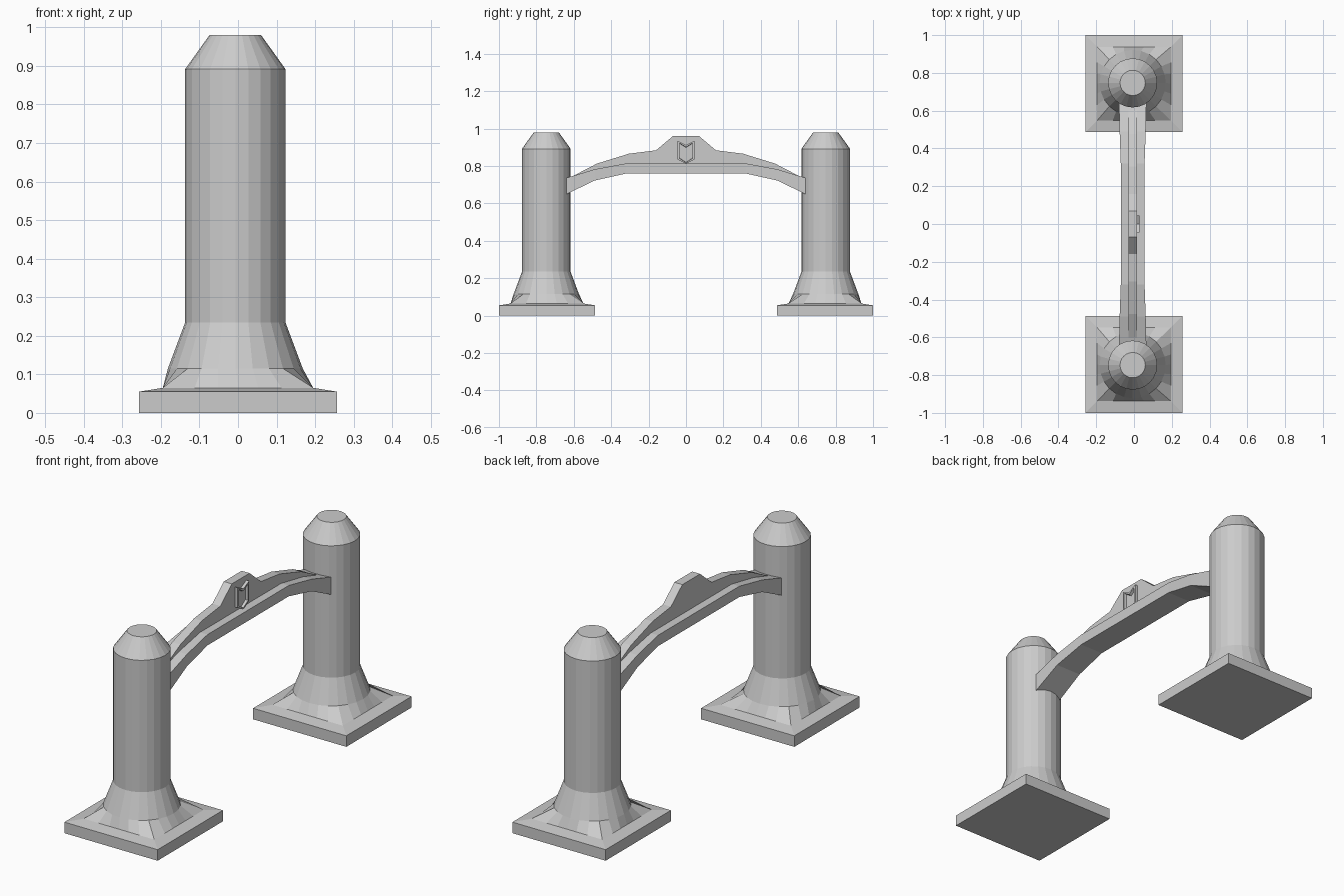
import bpy, bmesh, math

cube = bpy.data.objects.get("Cube")
if cube:
    bpy.data.objects.remove(cube)

stone = bpy.data.materials.new("grey_stone")
stone.use_nodes = True
stone.diffuse_color = (0.6, 0.6, 0.6, 1)
stone.node_tree.nodes["Principled BSDF"].inputs["Base Color"].default_value = (0.6, 0.6, 0.6, 1)

SIDES = 24
AXIS = -0.007  # sideways offset of the columns and arch


def finish(bm, name):
    bmesh.ops.recalc_face_normals(bm, faces=bm.faces[:])
    mesh = bpy.data.meshes.new(name)
    bm.to_mesh(mesh)
    bm.free()
    mesh.materials.append(stone)
    obj = bpy.data.objects.new(name, mesh)
    bpy.context.collection.objects.link(obj)
    return obj


def bridge(bm, a, b):
    n = len(a)
    for i in range(n):
        bm.faces.new((a[i], a[(i + 1) % n], b[(i + 1) % n], b[i]))


def ring(bm, radius, z, cx, cy, square):
    verts = []
    for i in range(SIDES):
        t = math.tau * i / SIDES
        c, s = math.cos(t), math.sin(t)
        k = radius / max(abs(c), abs(s)) if square else radius
        verts.append(bm.verts.new((cx + k * c, cy + k * s, z)))
    return verts


def column(name, side):
    # square plinth lofted into a flared round shaft with a tapered cap
    bm = bmesh.new()
    levels = [(0.257, 0, True), (0.257, 0.055, True), (0.195, 0.065, True),
              (0.175, 0.115, False), (0.13, 0.235, False),
              (0.13, 0.892, False), (0.067, 0.98, False)]
    rings = []
    for radius, z, square in levels:
        cx, cy = (0, 0.743) if square else (AXIS, 0.747)
        rings.append(ring(bm, radius, z, cx, cy * side, square))
    for a, b in zip(rings, rings[1:]):
        bridge(bm, a, b)
    bm.faces.new(rings[0])
    bm.faces.new(rings[-1])
    finish(bm, name)


def arch_strip(name, half):
    # half holds (y, bottom z, top z, half width) from the end to the middle
    stations = half + [(-y, lo, hi, w) for y, lo, hi, w in reversed(half)]
    bm = bmesh.new()
    loops = [[bm.verts.new((AXIS + dx * w, y, z))
              for dx, z in ((-1, lo), (1, lo), (1, hi), (-1, hi))]
             for y, lo, hi, w in stations]
    for a, b in zip(loops, loops[1:]):
        bridge(bm, a, b)
    bm.faces.new(loops[0])
    bm.faces.new(loops[-1])
    finish(bm, name)


column("front_column", -1)
column("back_column", 1)

# wide lower beam, with its ends buried in the columns
arch_strip("arch_beam", [(-0.67, 0.634, 0.727, 0.073), (-0.49, 0.722, 0.782, 0.069),
                         (-0.32, 0.76, 0.814, 0.063)])
# thin upright crest along the beam
arch_strip("arch_crest", [(-0.64, 0.70, 0.728, 0.023), (-0.476, 0.75, 0.813, 0.023),
                          (-0.305, 0.79, 0.866, 0.022), (-0.16, 0.79, 0.884, 0.022),
                          (-0.07, 0.79, 0.96, 0.022)])


def chevron(bm, x, inset):
    w, lo, hi = 0.045 - inset, 0.835 + inset * 0.7, 0.935 - inset * 1.3
    points = [(-w, lo), (0, lo - 0.023), (w, lo), (w, hi), (0, hi - 0.022), (-w, hi)]
    return [bm.verts.new((x, y, z)) for y, z in points]


# raised chevron frame on the crest
bm = bmesh.new()
loops = [chevron(bm, x, inset) for x, inset in
         ((0.012, 0), (0.030, 0), (0.030, 0.009), (0.017, 0.011))]
for a, b in zip(loops, loops[1:]):
    bridge(bm, a, b)
bm.faces.new(loops[0])
bm.faces.new(loops[-1])
finish(bm, "chevron_frame")
